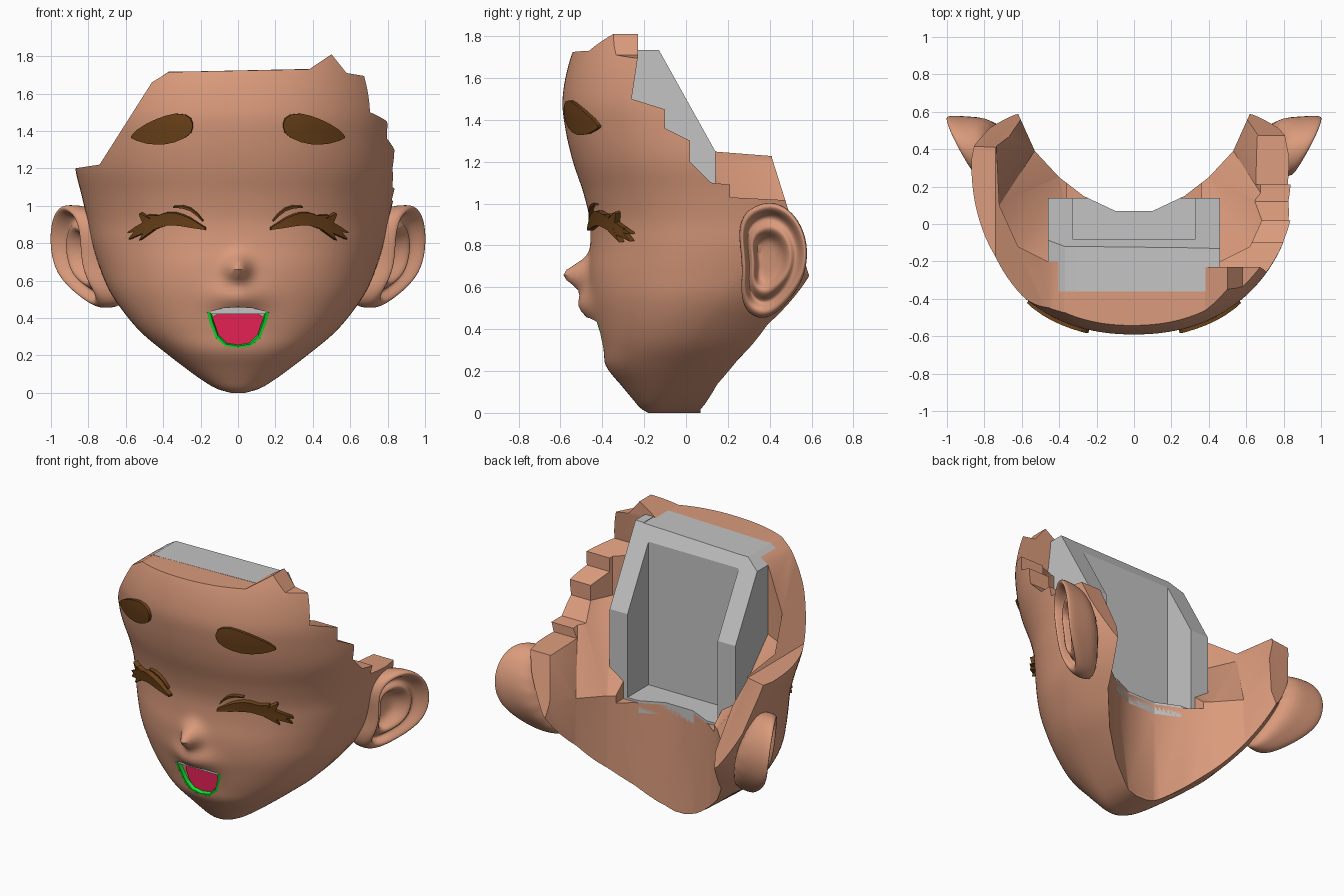
import bpy, bmesh, math
from mathutils import Vector

if "Cube" in bpy.data.objects:
    bpy.data.objects.remove(bpy.data.objects["Cube"])


def material(name, rgb):
    m = bpy.data.materials.new(name)
    m.diffuse_color = (*rgb, 1)
    m.use_nodes = True
    m.node_tree.nodes["Principled BSDF"].inputs["Base Color"].default_value = m.diffuse_color
    return m


SKIN = material("skin", (0.70, 0.325, 0.20))
HAIR = material("dark brown", (0.15, 0.055, 0.010))
GREY = material("grey", (0.55, 0.55, 0.55))
GREEN = material("green", (0.005, 0.80, 0.03))
RED = material("crimson", (0.78, 0.015, 0.09))

# Head profile: z, front y, half width, y of widest point
PROFILE = [(0.0, -.18, .04, -.12), (.02, -.215, .11, -.11), (.06, -.25, .18, -.09),
           (.12, -.30, .265, -.06), (.22, -.38, .395, -.01), (.32, -.405, .515, .04),
           (.43, -.43, .61, .11), (.55, -.455, .69, .20), (.67, -.465, .74, .28),
           (.80, -.457, .78, .33), (.92, -.46, .805, .36), (1.05, -.49, .835, .36),
           (1.2, -.54, .87, .34), (1.35, -.575, .875, .32), (1.5, -.59, .865, .30),
           (1.7, -.55, .82, .30), (1.9, -.46, .74, .30)]
P = 2.2


def section(z):
    """Smooth interpolation of the profile table at height z."""
    t = PROFILE
    z = min(max(z, t[0][0]), t[-1][0])
    i = next(k for k in range(len(t) - 1) if z <= t[k + 1][0])
    h = t[i + 1][0] - t[i][0]
    u = (z - t[i][0]) / h

    def slope(k, c):
        a, b = t[max(k - 1, 0)], t[min(k + 1, len(t) - 1)]
        return (b[c] - a[c]) / (b[0] - a[0]) * h
    return [(2*u**3 - 3*u*u + 1) * t[i][c] + (u**3 - 2*u*u + u) * slope(i, c)
            + (3*u*u - 2*u**3) * t[i + 1][c] + (u**3 - u*u) * slope(i + 1, c) for c in (1, 2, 3)]


def bump(x, z):
    """Nose and upper lip."""
    g = lambda h, z0, sx, sz: h * math.exp(-(x / sx)**2 - ((z - z0) / sz)**2)
    return g(.12, .66, .06, .065) + g(.065, .51, .13, .075)


def surf(x, z):
    """Front skin y at x, z."""
    f, w, c = section(z)
    r = min(abs(x) / w, 1)
    return c - (c - f) * (1 - r**P)**(1 / P) - bump(x, z)


def shade(ob, angle):
    bpy.ops.object.select_all(action='DESELECT')
    ob.select_set(True)
    bpy.context.view_layer.objects.active = ob
    bpy.ops.object.shade_smooth_by_angle(angle=math.radians(angle))


def finish(bm, name, mat):
    bmesh.ops.recalc_face_normals(bm, faces=bm.faces)
    me = bpy.data.meshes.new(name)
    bm.to_mesh(me)
    bm.free()
    ob = bpy.data.objects.new(name, me)
    bpy.context.collection.objects.link(ob)
    if mat:
        me.materials.append(mat)
    return ob


def loft(rings, name, mat, tri=False):
    bm = bmesh.new()
    vs = [[bm.verts.new(p) for p in r] for r in rings]
    n = len(vs[0])
    for a, b in zip(vs, vs[1:]):
        for i in range(n):
            bm.faces.new((a[i], a[(i + 1) % n], b[(i + 1) % n], b[i]))
    bm.faces.new(vs[0])
    bm.faces.new(vs[-1])
    if tri:
        bmesh.ops.triangulate(bm, faces=bm.faces)
    return finish(bm, name, mat)


def prism(name, pts, axis, a, b, mat=None):
    put = {'x': lambda p, d: (d, p[0], p[1]), 'y': lambda p, d: (p[0], d, p[1]),
           'z': lambda p, d: (p[0], p[1], d)}[axis]
    return loft([[put(p, d) for p in pts] for d in (a, b)], name, mat)


def apply_mod(ob, kind, **kw):
    m = ob.modifiers.new(kind, kind)
    for k, v in kw.items():
        setattr(m, k, v)
    bpy.context.view_layer.objects.active = ob
    bpy.ops.object.modifier_apply(modifier=m.name)


def cut(ob, cutter):
    """Subtract the cutter, using the first solver that gives a sound result."""
    cutter.hide_render = True
    before = ob.data
    for solver in ('MANIFOLD', 'EXACT', 'FLOAT'):
        ob.data = before.copy()
        apply_mod(ob, 'BOOLEAN', operation='DIFFERENCE', solver=solver, object=cutter)
        n = len(ob.data.polygons)
        if n > len(before.polygons) * .3 and n != len(before.polygons):
            break
    else:
        ob.data = before
    bpy.data.objects.remove(cutter)


def mirror_pts(half):
    """Left half (x <= 0) to the full symmetric outline."""
    return half + [(-x, y) for x, y in reversed(half) if x != 0]


# Face: solid head, then hollowed and broken off at the top and back
rings = []
NZ, NF = 76, 40
for k in range(NZ + 1):
    z = 1.9 * (k / NZ)**1.1
    f, w, c = section(z)
    ring = []
    for i in range(-NF, NF + 1):
        a = math.pi / 2 * abs(i / NF)**1.3
        x = math.copysign(w * math.sin(a)**(2 / P), i)
        ring.append((x, surf(x, z), z))
    for i in range(1, 12):
        a = math.pi * i / 12
        ring.append((w * math.cos(a), c + .6 * math.sin(a), z))
    rings.append(ring)
face = loft(rings, "face", SKIN)

hollow = [(-.64, .9), (-.62, .59), (-.53, .39), (-.40, .25), (-.27, .15), (-.10, .07)]
upper = [(-.74, .9), (-.74, .5), (-.72, .1), (-.62, -.12), (-.46, -.2), (-.10, -.2)]
cut(face, prism("hollow_cutter", mirror_pts(hollow), 'z', -.3, 2.3))
low, up = mirror_pts(hollow), mirror_pts(upper)
cut(face, loft([[(x * .99, y + .01, .72) for x, y in low], [(x, y, 1.2) for x, y in up],
                [(x, y, 2.3) for x, y in up]], "upper_cutter", None, tri=True))
cut(face, prism("top_cutter", [(-1.3, 1.2), (-.87, 1.2), (-.74, 1.22), (-.46, 1.66), (-.37, 1.715),
                               (.38, 1.73), (.50, 1.81), (.58, 1.71), (.70, 1.69), (1.3, 1.69),
                               (1.3, 2.3), (-1.3, 2.3)], 'y', -1.5, 1.5))
cut(face, prism("step_cutter", [(-.23, 2.3), (-.23, 1.7), (-.26, 1.5), (-.10, 1.45), (-.10, 1.36),
                                (.02, 1.3), (.02, 1.2), (.12, 1.1), (.21, 1.09), (.21, 1.03),
                                (.8, 1.0), (.8, 2.3)], 'x', .35, 1.4))
cut(face, prism("rear_cutter", [(.41, 1.22), (.59, .65), (.59, .2), (1.4, .2), (1.4, 2.3),
                                (.41, 2.3)], 'x', -1.4, 1.4))
# Room for the pocket of the back box
cut(face, prism("room_cutter", [(-.36, -.10), (.36, -.10), (.36, .6), (-.36, .6)], 'z', .685, 2.25))

# Mouth opening, tongue, teeth and lip line
mouth = [(0, .24), (-.07, .25), (-.12, .295), (-.15, .37), (-.165, .43), (-.08, .452), (0, .458)]
tongue = [(0, .245), (-.065, .255), (-.105, .30), (-.13, .37), (-.13, .41), (-.10, .425), (0, .425)]


def closed(half):
    return half + [(-x, z) for x, z in reversed(half[1:-1])]


cut(face, prism("mouth_cutter", closed(mouth), 'y', -.9, -.31))
shade(face, 32)
prism("tongue", closed(tongue), 'y', -.36, -.30, RED)
prism("upper_teeth", [(-.155, .42), (.155, .42), (.155, .432), (.08, .455), (-.08, .455),
                      (-.155, .432)], 'y', -.42, -.30, GREY)


def drape(name, pairs, mat, thick, side=1, rows=4, sink=0):
    """Plate between paired (x, z) points, laid on the skin."""
    bm = bmesh.new()
    grid = []
    for a, b in pairs:
        pts = [Vector(a).lerp(Vector(b), j / rows) for j in range(rows + 1)]
        grid.append([bm.verts.new((side * x, surf(x, z) + sink, z)) for x, z in pts])
    for p, q in zip(grid, grid[1:]):
        for j in range(rows):
            bm.faces.new((p[j], p[j + 1], q[j + 1], q[j]))
    ob = finish(bm, name, mat)
    apply_mod(ob, 'SOLIDIFY', thickness=thick, offset=0)
    shade(ob, 40)


lip = mouth[:5]
lip = lip[::-1] + [(-x, z) for x, z in lip[1:]]
drape("lip_line", [((x * 1.0, z - .001), (x * .89, z + .013)) for x, z in lip], GREEN, .025,
      rows=2, sink=.014)


def cols(rows):
    return [((x, t), (x, b)) for x, t, b in rows]


BROW = [(.24, 1.44, 1.42), (.25, 1.468, 1.39), (.28, 1.488, 1.365), (.33, 1.493, 1.343),
        (.38, 1.482, 1.332), (.43, 1.464, 1.33), (.48, 1.44, 1.335), (.53, 1.408, 1.35),
        (.56, 1.375, 1.365)]
LASH = [(.17, .885, .872), (.21, .91, .878), (.25, .937, .885), (.29, .955, .893), (.33, .967, .898),
        (.37, .968, .897), (.41, .955, .885), (.45, .94, .87), (.50, .91, .85), (.54, .885, .855)]
CREASE = [(.185, .925, .918), (.215, .962, .948), (.25, .99, .975), (.29, 1.003, .99), (.34, 1.0, .994)]
# Lash tips: root top, root bottom, tip
TIPS = [((.51, .90), (.48, .86), (.565, .83)), ((.53, .89), (.50, .87), (.57, .865)),
        ((.47, .90), (.44, .87), (.51, .825)), ((.45, .93), (.49, .90), (.51, .965)),
        ((.40, .95), (.44, .93), (.47, .955))]

for side, tag in ((-1, "left"), (1, "right")):
    drape(tag + "_eyebrow", cols(BROW), HAIR, .04, side)
    drape(tag + "_eyelash", cols(LASH), HAIR, .06, side, 2)
    drape(tag + "_eyelid_crease", cols(CREASE), HAIR, .04, side, 1)
    for i, (a, b, c) in enumerate(TIPS):
        e = (c[0] + .004, c[1] - .008)
        drape(f"{tag}_lash_tip_{i}", [(a, b), (c, e)], HAIR, .06, side, 1)

# Ears: concentric rings from the root over the rim into the bowl
EAR = [(.25, .88), (.28, .96), (.35, 1.0), (.43, 1.01), (.51, .96), (.56, .88), (.585, .78),
       (.57, .66), (.52, .57), (.46, .50), (.40, .455), (.34, .45), (.28, .49), (.26, .58),
       (.27, .68), (.26, .78)]
RINGS = [(.90, None), (.98, -.09), (1.0, -.045), (1.0, 0), (.93, .022), (.84, .0), (.76, -.055),
         (.68, -.055), (.58, -.02), (.48, -.04), (.38, -.10), (.2, -.11)]
for side, tag in ((-1, "left"), (1, "right")):
    rings = []
    for s, off in RINGS:
        ring = []
        cy, cz = (.41, .75) if s > .7 else (.39, .73)
        for y, z in EAR:
            y, z = cy + (y - cy) * s, cz + (z - cz) * s
            x = .775 + (z - .45) * .12 + (y - .25) * .54 - max(0, .62 - z) * .6 + (off or 0)
            if off is None:
                x = .595 + (z - .45) * .33
            ring.append((side * x, y, z))
        rings.append(ring)
    ear = loft(rings, tag + "_ear", SKIN)
    apply_mod(ear, 'SUBSURF', levels=2)
    shade(ear, 60)

# Grey box with an open pocket at the back, trimmed to the hollow below
box = prism("back_box", [(-.16, .62), (.14, .62), (.14, 1.25), (-.13, 1.735), (-.36, 1.735),
                         (-.36, 1.45), (-.2, 1.0)], 'x', -.46, .46, GREY)
cut(box, prism("pocket_cutter", [(-.33, -.08), (.33, -.08), (.33, .5), (-.33, .5)], 'z', .70, 2.2))
cut(box, prism("trim_cutter", mirror_pts(hollow), 'z', -.3, .71))
cut(box, prism("corner_cutter", [(-.56, 1.59), (-.37, 1.717), (-.30, 1.717), (.40, 1.732), (.40, 2),
                                 (-.56, 2)], 'y', -.6, .6))
